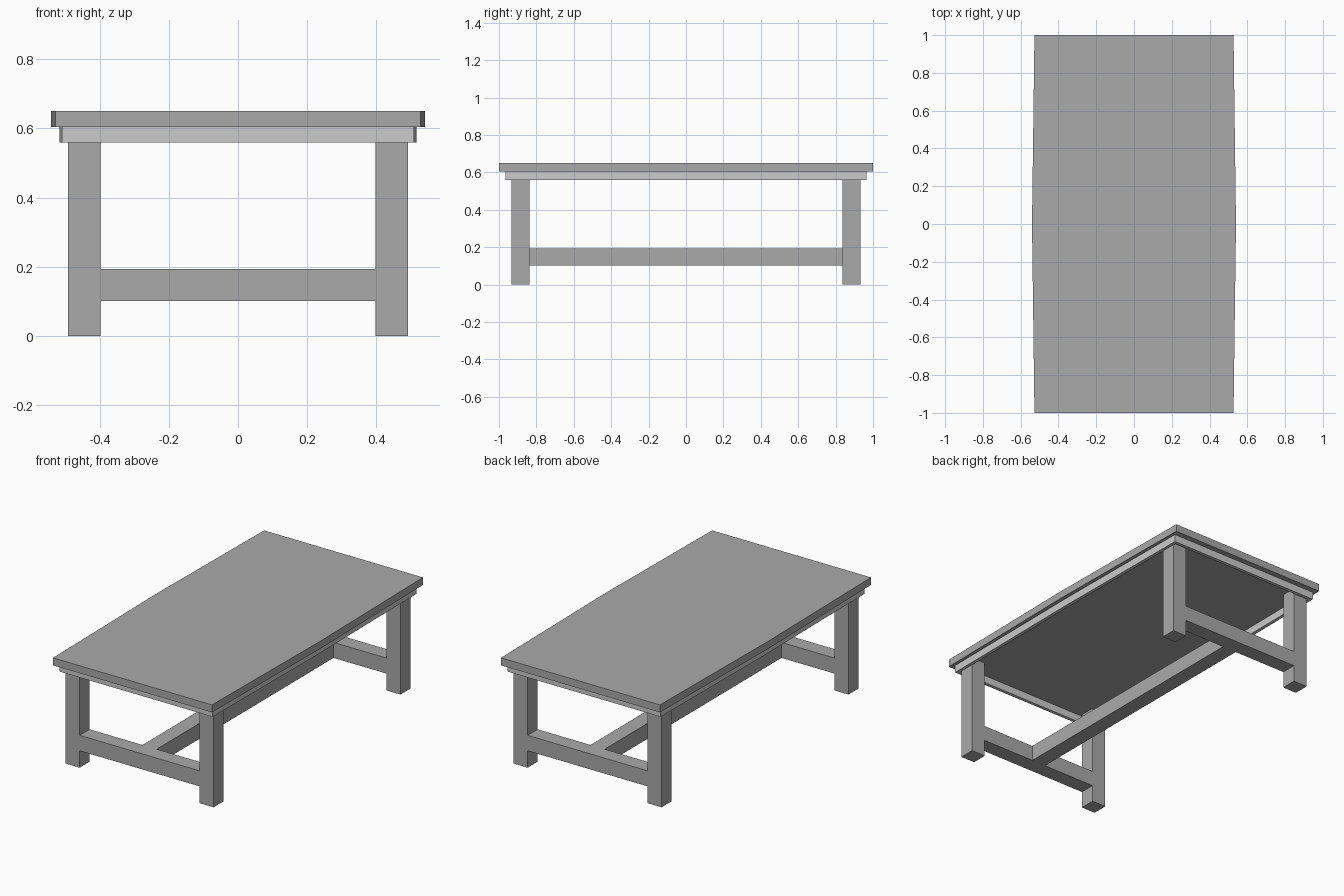
import bpy

if "Cube" in bpy.data.objects:
    bpy.data.objects.remove(bpy.data.objects["Cube"])

light = bpy.data.materials.new("light_grey")
light.diffuse_color = (0.8, 0.8, 0.8, 1)
light.use_nodes = True
light.node_tree.nodes["Principled BSDF"].inputs["Base Color"].default_value = light.diffuse_color
dark = bpy.data.materials.new("dark_grey")
dark.diffuse_color = (0.4, 0.4, 0.4, 1)
dark.use_nodes = True
dark.node_tree.nodes["Principled BSDF"].inputs["Base Color"].default_value = dark.diffuse_color


def prism(name, outline, z0, z1, hole=None, mat=dark):
    """Vertical prism from a plan outline, optionally a ring around a hole."""
    n = len(outline)
    loops = [outline] + ([hole] if hole else [])
    verts = [(x, y, z) for loop in loops for z in (z0, z1) for x, y in loop]
    faces = []
    for i in range(n):
        j = (i + 1) % n
        faces.append((i, j, n + j, n + i))
        if hole:
            faces.append((2*n + j, 2*n + i, 3*n + i, 3*n + j))  # inner wall
            faces.append((j, i, 2*n + i, 2*n + j))              # underside
            faces.append((n + i, n + j, 3*n + j, 3*n + i))      # upper side
    if not hole:
        faces += [tuple(reversed(range(n))), tuple(range(n, 2*n))]
    mesh = bpy.data.meshes.new(name)
    mesh.from_pydata(verts, [], faces)
    mesh.materials.append(mat)
    obj = bpy.data.objects.new(name, mesh)
    bpy.context.collection.objects.link(obj)
    return obj


def bowed(end, mid, y):
    """Rectangle whose long sides kink outward at the middle."""
    return [(-end, -y), (end, -y), (mid, 0), (end, y), (-end, y), (-mid, 0)]


def box(name, x0, x1, y0, y1, z0, z1):
    return prism(name, [(x0, y0), (x1, y0), (x1, y1), (x0, y1)], z0, z1)


# Table top and the lighter apron frame beneath it
prism("table_top", bowed(0.527, 0.54, 1.0), 0.605, 0.65)
prism("apron", bowed(0.508, 0.516, 0.966), 0.56, 0.605,
      hole=bowed(0.488, 0.496, 0.946), mat=light)

# Legs and end stretchers
for end, s in (("front", -1), ("back", 1)):
    y0, y1 = sorted((s * 0.838, s * 0.932))
    box(end + "_left_leg", -0.491, -0.398, y0, y1, 0, 0.605)
    box(end + "_right_leg", 0.398, 0.491, y0, y1, 0, 0.605)
    box(end + "_stretcher", -0.398, 0.398, y0, y1, 0.101, 0.194)

# Long centre stretcher
box("centre_stretcher", -0.047, 0.047, -0.838, 0.838, 0.101, 0.194)
